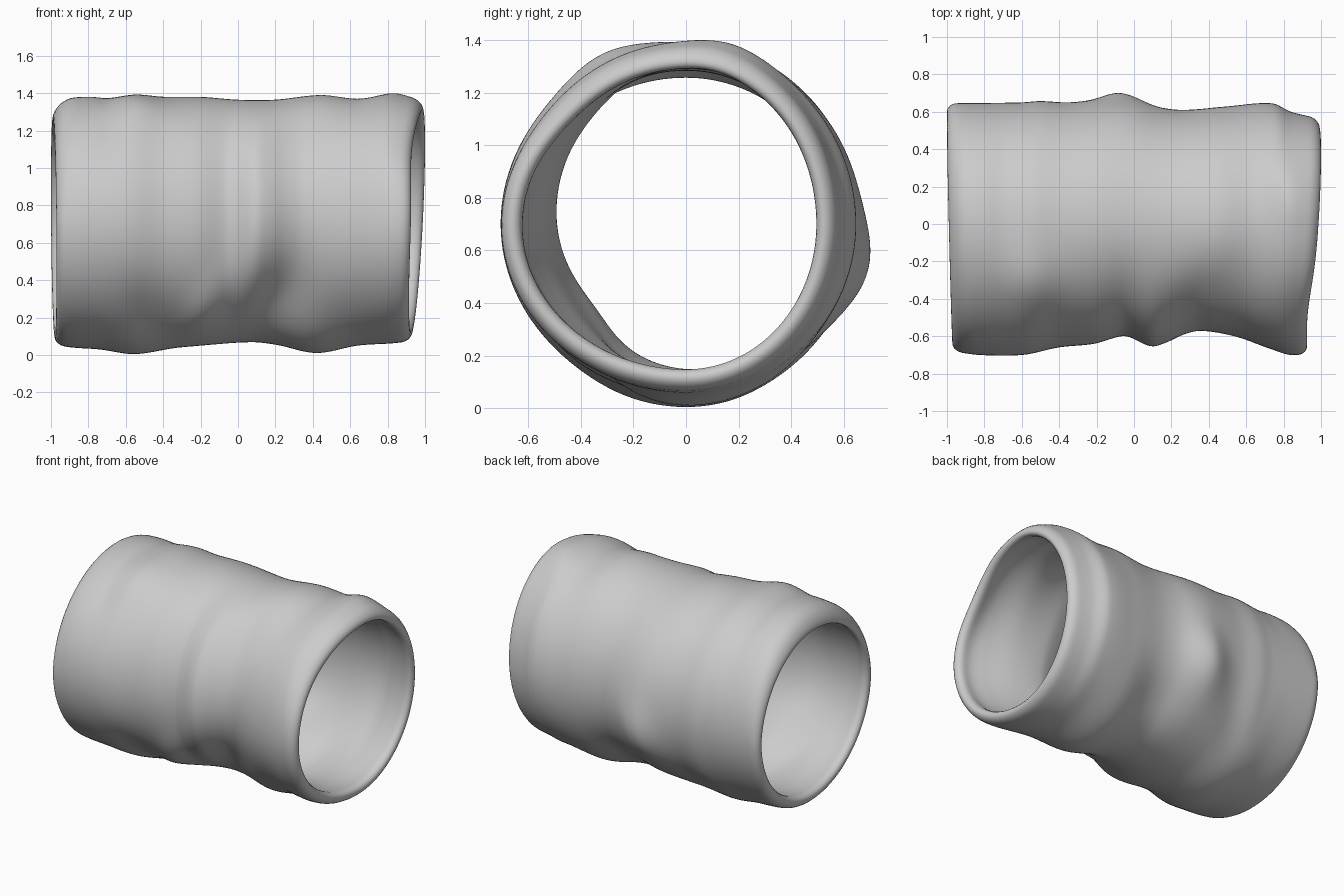
import bpy, bmesh, math

if "Cube" in bpy.data.objects:
    bpy.data.objects.remove(bpy.data.objects["Cube"])

# Silhouette profiles along x: (x, distance from axis at z = 0.70)
TOP = [(-1, .655), (-.9, .675), (-.8, .68), (-.7, .672), (-.55, .69), (-.4, .68), (-.2, .68), (0, .665),
       (.2, .665), (.45, .69), (.65, .67), (.83, .69), (.93, .675), (1, .655)]
BOTTOM = [(-1, .645), (-.9, .66), (-.75, .67), (-.55, .695), (-.3, .66), (.1, .637), (.25, .65), (.47, .69),
          (.7, .65), (.9, .637), (1, .625)]
BACK = [(-1, .645), (-.6, .65), (-.5, .657), (-.35, .65), (-.1, .665), (0, .655), (.15, .62), (.28, .61),
        (.5, .628), (.75, .645), (.85, .60), (1, .565)]
FRONT = [(-1, .68), (-.85, .70), (-.6, .70), (-.4, .66), (-.2, .64), (-.05, .60), (0, .605), (.12, .655),
         (.2, .64), (.3, .60), (.4, .58), (.6, .605), (.8, .67), (.9, .70), (1, .70)]

# Folds: x, angle, x slant per degree, x width, angle width, height
FOLDS = [
    (.24, 223, -.003, .18, 30, -.075),
    (.52, 225, 0, .22, 25, -.025),
    (-.15, 222, -.004, .11, 20, .025),
    (-.50, 225, .002, .15, 22, -.03),
    (.20, 315, .003, .18, 18, -.025),
    (-.45, 312, .003, .12, 18, -.015),
    (.40, 132, -.003, .18, 22, -.015),
    (-.08, 345, .002, .14, 18, .05),
    (-.55, 116, .002, .18, 16, .03),
    (.83, 73, .002, .12, 16, .022),
    (1.0, 138, 0, .15, 24, -.025),
]
SEG, STEPS, WALL = 128, 96, .08


def curve(pts, x):
    """Smooth Hermite interpolation through profile points."""
    x = min(max(x, pts[0][0]), pts[-1][0])
    n = len(pts)

    def slope(i):
        a, b = pts[max(i - 1, 0)], pts[min(i + 1, n - 1)]
        return (b[1] - a[1]) / (b[0] - a[0])

    i = next(k for k in range(n - 1) if x <= pts[k + 1][0])
    (x0, v0), (x1, v1) = pts[i], pts[i + 1]
    h = x1 - x0
    t = (x - x0) / h
    return ((2*t**3 - 3*t*t + 1) * v0 + (t**3 - 2*t*t + t) * h * slope(i)
            + (3*t*t - 2*t**3) * v1 + (t**3 - t*t) * h * slope(i + 1))


def fold(x, deg):
    total = 0
    for fx, fa, slant, wx, wa, amp in FOLDS:
        da = (deg - fa + 180) % 360 - 180
        dx = x - fx - slant * da
        total += amp * math.exp(-(dx / wx)**2 - (da / wa)**2)
    return total


# Closed wall section: (position -1..1, inset), outer skin, rounded rim, inner skin
r = WALL / 2
section = []
half = 1 - .055
for i in range(STEPS + 1):
    section.append((-half + 2 * half * i / STEPS, 0))
for i in range(1, 10):
    a = math.pi * i / 10
    section.append((half + .055 * math.sin(a), r - r * math.cos(a)))
for i in range(STEPS + 1):
    section.append((half - 2 * half * i / STEPS, WALL))
for i in range(1, 10):
    a = math.pi * i / 10
    section.append((-half - .055 * math.sin(a), r + r * math.cos(a)))

bm = bmesh.new()
rings = []
for s, inset in section:
    top, bot, back, front = (curve(p, s) for p in (TOP, BOTTOM, BACK, FRONT))
    ring = []
    for j in range(SEG):
        a = 2 * math.pi * j / SEG
        c, q = math.cos(a), math.sin(a)
        # slanted, uneven tube ends
        x_right = .957 + .043 * math.cos(a - math.radians(45))
        x_right -= .025 * math.exp(-((math.degrees(a) - 138) / 28)**2)
        x_left = -.985 - .015 * math.cos(a - math.radians(20))
        x = x_left + (x_right - x_left) * (s + 1) / 2
        y = c * (back if c > 0 else front)
        z = q * (top if q > 0 else bot)
        rad = math.hypot(y, z)
        # left lip turns inward at the top
        lip = .045 * max(0, q) * max(0, (-s - .88) / .12)**2
        k = (rad + fold(s, math.degrees(a)) - inset - lip) / rad
        ring.append(bm.verts.new((x, y * k, .70 + z * k)))
    rings.append(ring)
for i, ring in enumerate(rings):
    nxt = rings[(i + 1) % len(rings)]
    for j in range(SEG):
        k = (j + 1) % SEG
        bm.faces.new((ring[j], ring[k], nxt[k], nxt[j]))
bmesh.ops.recalc_face_normals(bm, faces=bm.faces)
for f in bm.faces:
    f.smooth = True

mesh = bpy.data.meshes.new("crumpled_sleeve")
bm.to_mesh(mesh)
bm.free()
sleeve = bpy.data.objects.new("crumpled_sleeve", mesh)
bpy.context.collection.objects.link(sleeve)
